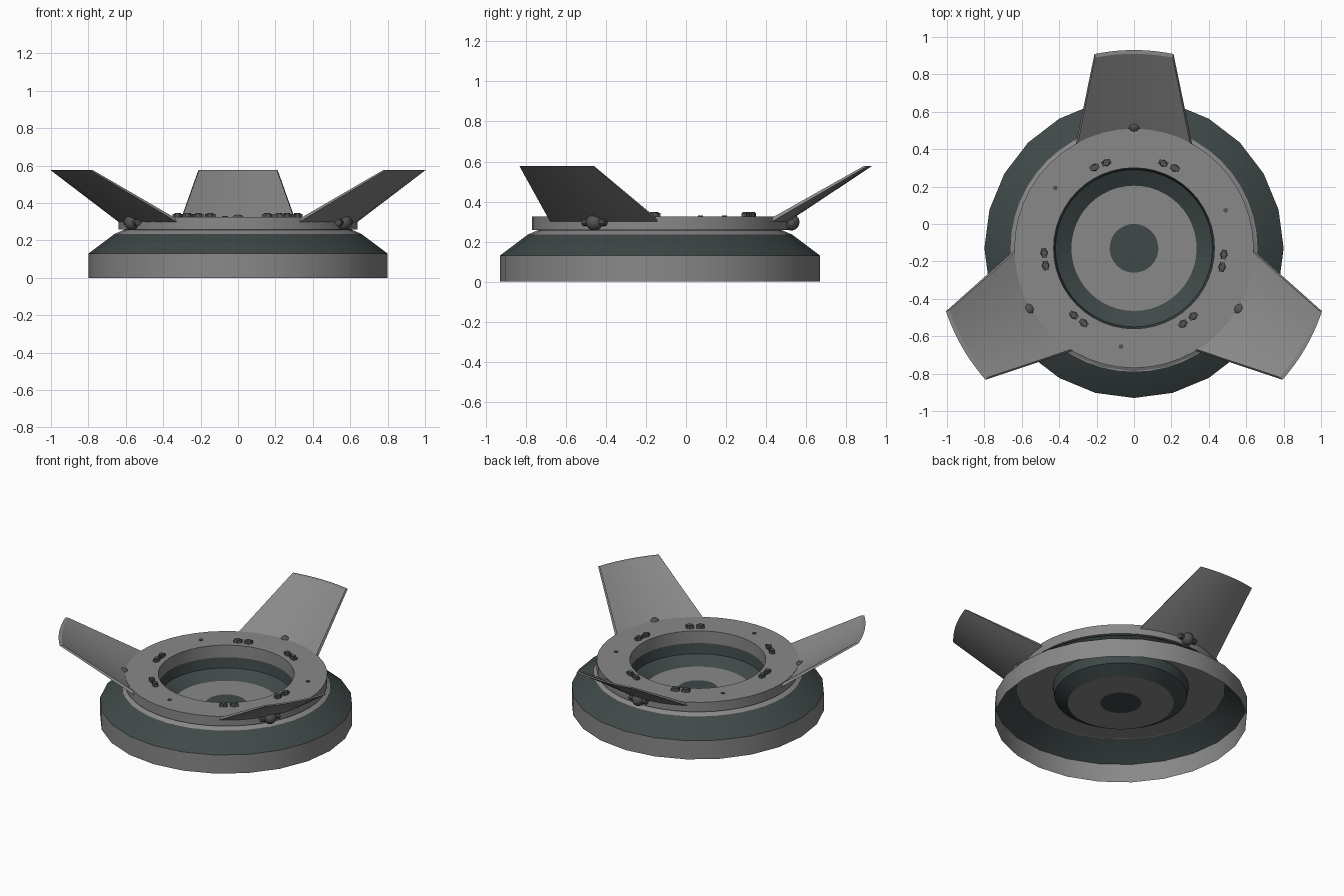
import bpy, bmesh, math
from mathutils import Vector, Matrix

if "Cube" in bpy.data.objects:
    bpy.data.objects.remove(bpy.data.objects["Cube"])

CY = -0.13  # the round body's axis sits at x=0, y=CY


def material(name, rgb):
    m = bpy.data.materials.new(name)
    m.diffuse_color = (*rgb, 1)
    m.use_nodes = True
    m.node_tree.nodes["Principled BSDF"].inputs["Base Color"].default_value = m.diffuse_color
    return m


GREY = material("mid grey", (0.25, 0.25, 0.25))
DARK = material("dark slate", (0.05, 0.065, 0.065))
BOLT = material("bolt grey", (0.085, 0.09, 0.09))


def finish(name, bm, mats, angle=30):
    bmesh.ops.remove_doubles(bm, verts=bm.verts, dist=1e-5)
    bmesh.ops.recalc_face_normals(bm, faces=bm.faces)
    me = bpy.data.meshes.new(name)
    bm.to_mesh(me)
    bm.free()
    for m in mats:
        me.materials.append(m)
    ob = bpy.data.objects.new(name, me)
    bpy.context.collection.objects.link(ob)
    bpy.context.view_layer.objects.active = ob
    ob.select_set(True)
    bpy.ops.object.shade_smooth_by_angle(angle=math.radians(angle))
    ob.select_set(False)
    return ob


def lathe(name, profile, sides, bands, mats, closed=False):
    """Revolve (r, z) points; bands gives the material index of each segment."""
    bm = bmesh.new()
    rings = []
    for r, z in profile:
        rings.append([bm.verts.new((r * math.cos(a), CY + r * math.sin(a), z))
                      for a in (2 * math.pi * i / sides for i in range(sides))])
    n = len(rings)
    for k in range(n if closed else n - 1):
        a, b = rings[k], rings[(k + 1) % n]
        for i in range(sides):
            j = (i + 1) % sides
            f = bm.faces.new((a[i], a[j], b[j], b[i]))
            f.material_index = bands[k]
    return finish(name, bm, mats)


def polar(r, deg, z):
    a = math.radians(deg)
    return Vector((r * math.cos(a), CY + r * math.sin(a), z))


# Open base shell: grey band, dark cone, grey collar and flat deck
lathe("base_shell", [(0.8, 0), (0.8, 0.13), (0.66, 0.235), (0.615, 0.255)], 24,
      [0, 1, 0], [GREY, DARK])
lathe("inner_deck", [(0.66, 0.236), (0.43, 0.236)], 48, [0], [GREY])

# Flat top ring
lathe("top_ring", [(0.64, 0.258), (0.64, 0.325), (0.43, 0.325), (0.43, 0.236),
                   (0.61, 0.236), (0.61, 0.258)], 48, [0] * 6, [GREY], True)

# Sunken bowl: dark walls, grey floor, dark centre
lathe("bowl", [(0.43, 0.24), (0.42, 0.17), (0.335, 0.12), (0.13, 0.12), (0.0, 0.12)],
      48, [1, 1, 0, 1], [GREY, DARK])


def vane(deg):
    """Thin flared cone sector, narrowing toward the tip."""
    bm = bmesh.new()
    steps = 10
    rows = []
    for r, z, half in ((0.64, 0.30, 29), (1.06, 0.578, 11.5),
                       (1.04, 0.578, 11.5), (0.625, 0.312, 29)):
        rows.append([bm.verts.new(polar(r, deg - half + 2 * half * i / steps, z))
                     for i in range(steps + 1)])
    for k in range(4):
        a, b = rows[k], rows[(k + 1) % 4]
        for i in range(steps):
            bm.faces.new((a[i], a[i + 1], b[i + 1], b[i]))
    for i in (0, steps):
        bm.faces.new([row[i] for row in rows])
    finish("vane", bm, [GREY])


def hinge(deg):
    """Rounded knob with a tangential pin below the vane root."""
    bm = bmesh.new()
    rot = Matrix.Translation(polar(0.655, deg, 0.297)) @ Matrix.Rotation(math.radians(deg), 4, 'Z')
    bmesh.ops.create_uvsphere(bm, u_segments=12, v_segments=8, radius=0.042, matrix=rot)
    bmesh.ops.create_cone(bm, cap_ends=True, segments=10, radius1=0.018, radius2=0.018, depth=0.13,
                          matrix=rot @ Matrix.Rotation(math.pi / 2, 4, 'X'))
    finish("hinge_knob", bm, [BOLT])


def clamp(deg):
    """Pair of small bolt heads joined by a thin bar."""
    bm = bmesh.new()
    rot = Matrix.Translation(polar(0.48, deg, 0.325)) @ Matrix.Rotation(math.radians(deg), 4, 'Z')
    for s in (-1, 1):
        bmesh.ops.create_cone(bm, cap_ends=True, segments=8, radius1=0.022, radius2=0.017, depth=0.04,
                              matrix=rot @ Matrix.Translation((0, s * 0.034, 0.002)))
        bmesh.ops.create_cube(bm, size=1, matrix=rot @ Matrix.Translation((0, s * 0.034, 0.004))
                              @ Matrix.Diagonal((0.026, 0.05, 0.026, 1)))
    finish("clamp_bolts", bm, [BOLT])


def stud(deg):
    bm = bmesh.new()
    bmesh.ops.create_cone(bm, cap_ends=True, segments=8, radius1=0.013, radius2=0.013, depth=0.008,
                          matrix=Matrix.Translation(polar(0.53, deg, 0.326)))
    finish("stud", bm, [BOLT])


# Three-fold repeat of vanes and fittings
for i in range(3):
    t = 120 * i
    vane(90 + t)
    hinge(90 + t)
    clamp(67 + t)
    clamp(112 + t)
    stud(22.5 + t)
